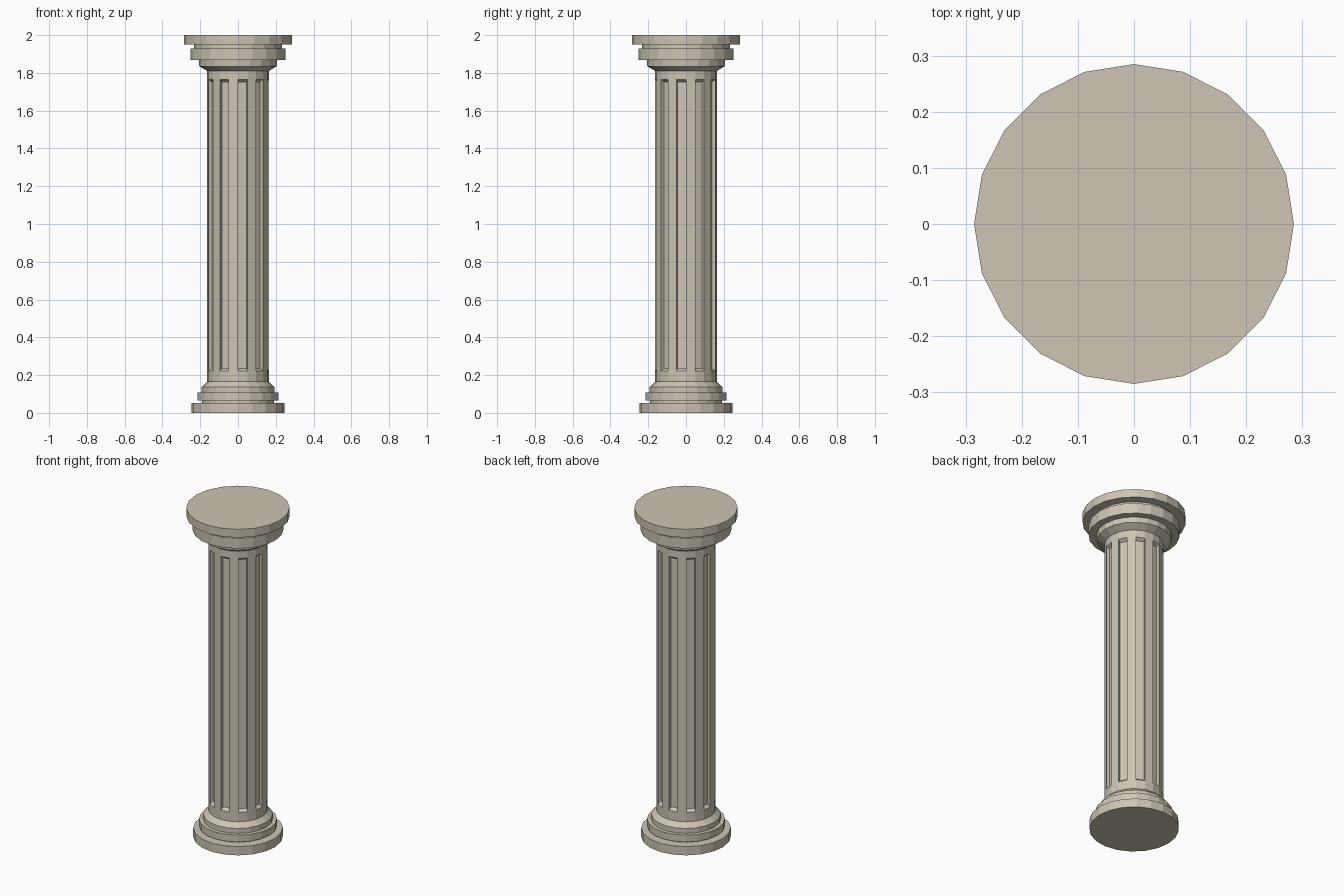
import bpy, bmesh, math
from mathutils import Vector

if "Cube" in bpy.data.objects:
    bpy.data.objects.remove(bpy.data.objects["Cube"])

SIDES = 20

stone = bpy.data.materials.new("stone")
stone.diffuse_color = (0.61, 0.56, 0.46, 1)
stone.use_nodes = True
stone.node_tree.nodes["Principled BSDF"].inputs["Base Color"].default_value = stone.diffuse_color

# Outline of the column as (radius, height), bottom to top
base = [(0.247, 0), (0.247, 0.053), (0.19, 0.053), (0.19, 0.066), (0.215, 0.066),
        (0.215, 0.108), (0.192, 0.108), (0.192, 0.138), (0.163, 0.165)]
shaft = [(0.163, 0.222), (0.163, 1.765)]
capital = [(0.163, 1.81), (0.205, 1.835), (0.208, 1.867), (0.251, 1.867), (0.251, 1.93),
           (0.232, 1.93), (0.232, 1.95), (0.285, 1.95), (0.285, 2.0)]
profile = base + shaft + capital
flute_row = len(base)

# Turned body
bm = bmesh.new()
rings = []
for r, z in profile:
    angles = [math.radians(-90) + 2 * math.pi * j / SIDES for j in range(SIDES)]
    rings.append([bm.verts.new((r * math.cos(a), r * math.sin(a), z)) for a in angles])
flutes = []
for i in range(len(rings) - 1):
    for j in range(SIDES):
        k = (j + 1) % SIDES
        f = bm.faces.new((rings[i][j], rings[i][k], rings[i + 1][k], rings[i + 1][j]))
        if i == flute_row and j % 2 == 0:
            flutes.append(f)
bm.faces.new(rings[0][::-1])
bm.faces.new(rings[-1])
bm.normal_update()

# Flutes sunk into every second side of the shaft
for f in bmesh.ops.extrude_discrete_faces(bm, faces=flutes)["faces"]:
    f.normal_update()
    c, n = f.calc_center_median(), f.normal.copy()
    for v in f.verts:
        d = v.co - c
        side = Vector((d.x, d.y, 0)) * 0.92
        v.co = c + side + Vector((0, 0, d.z * 0.982)) - n * 0.018

mesh = bpy.data.meshes.new("fluted_column")
bm.to_mesh(mesh)
bm.free()
mesh.materials.append(stone)
column = bpy.data.objects.new("fluted_column", mesh)
bpy.context.collection.objects.link(column)
